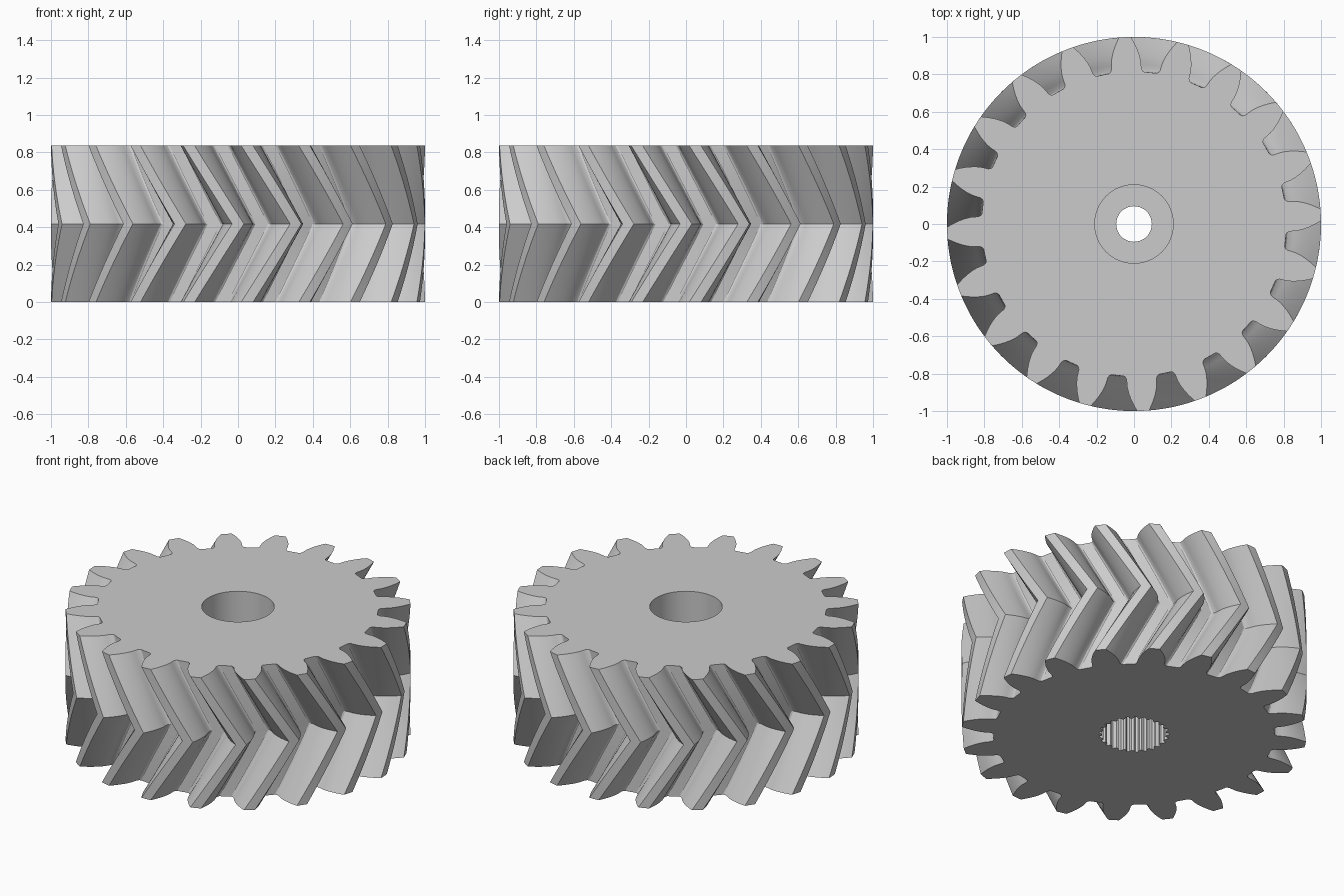
import bpy, bmesh
from math import pi, sin, cos, tan, acos, radians

cube = bpy.data.objects.get("Cube")
if cube:
    bpy.data.objects.remove(cube)

TEETH = 20
HEIGHT = 0.836
OUTER = 1.0
PITCH = OUTER * TEETH / (TEETH + 2)
PRESSURE = radians(20)
BASE = PITCH * cos(PRESSURE)
TWIST = HEIGHT / 2 * tan(radians(30)) / PITCH   # turn of each helical half
STEPS = 10                                      # layers per half


def half_angle(r):
    """Half the angular width of an involute tooth at radius r."""
    a = acos(min(1, BASE / r))
    return pi / (2 * TEETH) + (tan(PRESSURE) - PRESSURE) - (tan(a) - a)


def tooth_flank():
    """Root fillet followed by the involute, as (radius, half angle)."""
    pts = [(0.815, 0.115), (0.821, 0.104), (0.834, 0.096)]
    for i in range(8):
        r = BASE + (OUTER - BASE) * i / 7
        pts.append((r, half_angle(r)))
    return pts


def gear_profile():
    flank = tooth_flank()
    pts = []
    for t in range(TEETH):
        c = 2 * pi * t / TEETH
        pts += [(r, c - h) for r, h in flank]
        pts.append((OUTER, c))
        pts += [(r, c + h) for r, h in reversed(flank)]
    return pts


def circle(r, n=64):
    return [(r, 2 * pi * i / n) for i in range(n)]


def spline_profile(r_in, r_out, n=25):
    """Trapezoid serrations around a socket."""
    step = 2 * pi / n
    return [(r, (i + f) * step) for i in range(n)
            for r, f in ((r_in, 0), (r_in, 0.3), (r_out, 0.5), (r_out, 0.8))]


bm = bmesh.new()


def ring(profile, z, turn=0):
    return [bm.verts.new((r * cos(a + turn), r * sin(a + turn), z)) for r, a in profile]


def wall(low, high):
    n = len(low)
    for i in range(n):
        j = (i + 1) % n
        bm.faces.new((low[i], low[j], high[j], high[i]))


def flat_ring(outer, inner):
    """Flat face between two loops at the same height."""
    edges = []
    for loop in (outer, inner):
        for a, b in zip(loop, loop[1:] + loop[:1]):
            edges.append(bm.edges.get((a, b)) or bm.edges.new((a, b)))
    bmesh.ops.triangle_fill(bm, edges=edges, use_beauty=True, normal=(0, 0, 1))


# Herringbone teeth: the twist grows to mid height, then reverses
profile = gear_profile()
layers = []
for i in range(2 * STEPS + 1):
    f = i / STEPS
    layers.append(ring(profile, HEIGHT * f / 2, -TWIST * abs(f - 1)))
for low, high in zip(layers, layers[1:]):
    wall(low, high)

# Bore: splined socket below, narrow through hole, round recess above
SOCKET_TOP, RECESS_FLOOR = 0.30, 0.42
socket = spline_profile(0.185, 0.203)
socket_low, socket_high = ring(socket, 0), ring(socket, SOCKET_TOP)
hole_low, hole_high = ring(circle(0.095), SOCKET_TOP), ring(circle(0.095), RECESS_FLOOR)
recess_low, recess_high = ring(circle(0.21), RECESS_FLOOR), ring(circle(0.21), HEIGHT)
for low, high in ((socket_low, socket_high), (hole_low, hole_high), (recess_low, recess_high)):
    wall(low, high)

# Flat ends and inner ledges
flat_ring(layers[0], socket_low)
flat_ring(socket_high, hole_low)
flat_ring(recess_low, hole_high)
flat_ring(layers[-1], recess_high)
bmesh.ops.recalc_face_normals(bm, faces=bm.faces[:])

mesh = bpy.data.meshes.new("herringbone_gear")
bm.to_mesh(mesh)
bm.free()
gear = bpy.data.objects.new("herringbone_gear", mesh)
bpy.context.collection.objects.link(gear)

# Single grey material
grey = bpy.data.materials.new("plain_grey")
grey.use_nodes = True
colour = (0.6, 0.6, 0.6, 1)
grey.diffuse_color = colour
grey.node_tree.nodes["Principled BSDF"].inputs["Base Color"].default_value = colour
mesh.materials.append(grey)

# Smooth flanks, crisp tooth edges
bpy.ops.object.select_all(action="DESELECT")
gear.select_set(True)
bpy.context.view_layer.objects.active = gear
bpy.ops.object.shade_smooth_by_angle(angle=radians(25))
